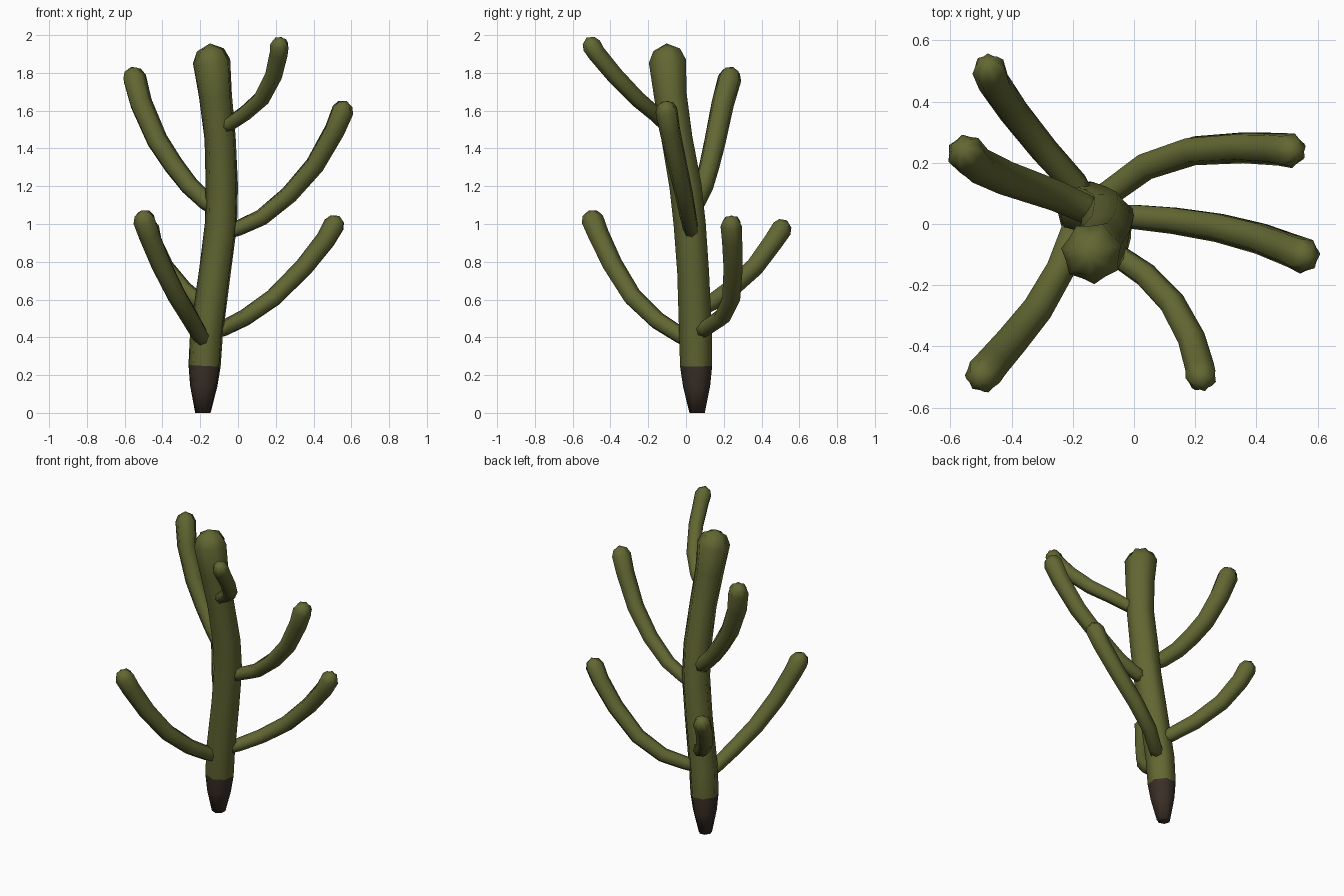
import bpy, bmesh, math
from mathutils import Vector

if "Cube" in bpy.data.objects:
    bpy.data.objects.remove(bpy.data.objects["Cube"])

LOBES = 7


def material(name, rgb):
    m = bpy.data.materials.new(name)
    m.diffuse_color = (*rgb, 1)
    m.use_nodes = True
    m.node_tree.nodes["Principled BSDF"].inputs["Base Color"].default_value = m.diffuse_color
    return m


green = material("cactus green", (0.122, 0.135, 0.032))
brown = material("woody brown", (0.043, 0.028, 0.020))


def ribbed_stem(name, path, phase=0.0, bark_height=None):
    """Sweep a seven-ribbed star section along (x, y, z, radius) points, with a domed tip."""
    pts = [Vector(p[:3]) for p in path]
    radii = [p[3] for p in path]
    n = len(pts)
    dirs = [(pts[min(i + 1, n - 1)] - pts[max(i - 1, 0)]).normalized() for i in range(n)]
    if bark_height is not None:
        dirs[0] = Vector((0, 0, 1))
    # rings: centre, direction, radius, groove depth
    rings = [(p, d, r, 0.87) for p, d, r in zip(pts, dirs, radii)]
    tip, d, r = pts[-1], dirs[-1], radii[-1]
    rings.append((tip + d * r * 0.6, d, r * 0.72, 0.8))

    bm = bmesh.new()
    u = Vector((0, -1, 0))
    u = (u - dirs[0] * u.dot(dirs[0])).normalized()
    loops, prev = [], dirs[0]
    for c, dr, rad, groove in rings:
        u = prev.rotation_difference(dr) @ u          # carry the frame along without twist
        v = dr.cross(u)
        prev = dr
        loop = []
        for k in range(LOBES * 2):
            a = phase + math.pi * k / LOBES
            s = rad * (groove if k % 2 else 1.0)
            loop.append(bm.verts.new(c + (u * math.cos(a) + v * math.sin(a)) * s))
        loops.append(loop)
    m = LOBES * 2
    for a, b in zip(loops, loops[1:]):
        for k in range(m):
            bm.faces.new((a[k], a[(k + 1) % m], b[(k + 1) % m], b[k]))
    apex = bm.verts.new(tip + d * r * 0.95)
    for k in range(m):
        bm.faces.new((loops[-1][k], loops[-1][(k + 1) % m], apex))
    bm.faces.new(loops[0][::-1])
    bmesh.ops.recalc_face_normals(bm, faces=bm.faces)
    for f in bm.faces:
        f.smooth = True
        if bark_height is not None and f.calc_center_median().z < bark_height:
            f.material_index = 1

    me = bpy.data.meshes.new(name)
    bm.to_mesh(me)
    bm.free()
    me.materials.append(green)
    me.materials.append(brown)
    ob = bpy.data.objects.new(name, me)
    bpy.context.collection.objects.link(ob)
    return ob


# Leaning trunk with a woody foot
ribbed_stem("trunk", [
    (-0.185, 0.06, 0.0, 0.042), (-0.18, 0.058, 0.14, 0.074), (-0.175, 0.056, 0.25, 0.088),
    (-0.165, 0.053, 0.42, 0.09), (-0.12, 0.04, 0.75, 0.087), (-0.088, 0.022, 1.0, 0.088),
    (-0.084, 0.0, 1.2, 0.088), (-0.093, -0.045, 1.45, 0.085), (-0.118, -0.08, 1.68, 0.09),
    (-0.138, -0.095, 1.86, 0.102)], phase=0.1, bark_height=0.25)

# Upcurving arms: path points, thickened toward the tip
arms = {
    "upper_left_arm": (0.046, 0.064, [
        (-0.12, 0.03, 1.09), (-0.17, 0.055, 1.12), (-0.26, 0.095, 1.205), (-0.345, 0.125, 1.315),
        (-0.43, 0.155, 1.445), (-0.515, 0.195, 1.64), (-0.55, 0.232, 1.775)]),
    "top_right_arm": (0.036, 0.052, [
        (-0.08, -0.08, 1.51), (-0.045, -0.11, 1.53), (0.035, -0.165, 1.585),
        (0.125, -0.26, 1.665), (0.19, -0.38, 1.79), (0.217, -0.475, 1.905), (0.22, -0.5, 1.945)]),
    "middle_right_arm": (0.038, 0.06, [
        (-0.05, 0.025, 0.96), (0.0, 0.025, 0.977), (0.125, 0.013, 1.035), (0.27, -0.01, 1.155),
        (0.405, -0.045, 1.31), (0.51, -0.085, 1.495), (0.553, -0.103, 1.6)]),
    "lower_right_arm": (0.04, 0.058, [
        (-0.13, 0.07, 0.43), (-0.07, 0.11, 0.45), (0.04, 0.19, 0.505), (0.19, 0.24, 0.61),
        (0.35, 0.25, 0.77), (0.465, 0.245, 0.915), (0.51, 0.24, 0.995)]),
    "lower_front_arm": (0.042, 0.061, [
        (-0.18, 0.02, 0.385), (-0.2, -0.03, 0.41), (-0.245, -0.155, 0.49), (-0.32, -0.285, 0.615),
        (-0.405, -0.39, 0.785), (-0.47, -0.465, 0.945), (-0.495, -0.495, 1.02)]),
    "lower_back_arm": (0.042, 0.057, [
        (-0.16, 0.07, 0.55), (-0.195, 0.13, 0.58), (-0.29, 0.235, 0.655), (-0.39, 0.36, 0.77),
        (-0.455, 0.455, 0.9), (-0.473, 0.505, 0.975)]),
}
for name, (r0, r1, pts) in arms.items():
    last = len(pts) - 1
    ribbed_stem(name, [(*p, r0 + (r1 - r0) * i / last) for i, p in enumerate(pts)])
